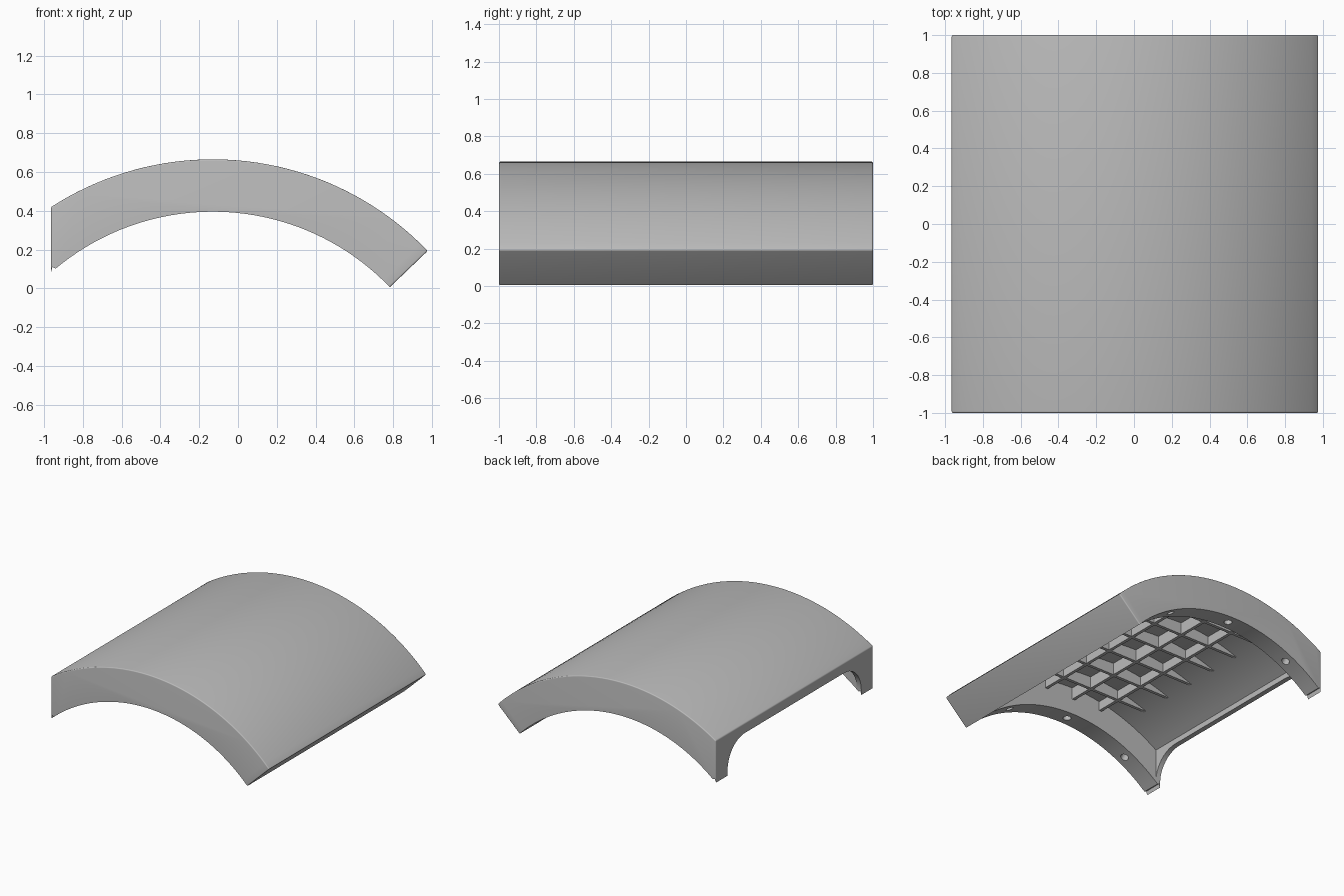
import bpy, bmesh
from math import sin, cos, asin, pi, radians
from mathutils import Matrix, Vector

old = bpy.data.objects.get("Cube")
if old:
    bpy.data.objects.remove(old, do_unlink=True)

# Shared arch dimensions
CX, CZ = -0.13, -0.87
R_OUT, R_SHELL, R_IN = 1.535, 1.485, 1.265
END = radians(46.2)
LEFT_X = -0.965
RING_Y = 0.85

grey = bpy.data.materials.new("plain_grey")
grey.use_nodes = True
grey.diffuse_color = (0.5, 0.5, 0.5, 1)
grey.node_tree.nodes["Principled BSDF"].inputs["Base Color"].default_value = (0.5, 0.5, 0.5, 1)


def polar(r, a):
    return (CX + r * sin(a), CZ + r * cos(a))


def arc(r, a0, a1, n=40):
    return [polar(r, a0 + (a1 - a0) * i / n) for i in range(n + 1)]


def angle_at(r, x):
    return asin((x - CX) / r)


def make(name, bm):
    bmesh.ops.recalc_face_normals(bm, faces=bm.faces[:])
    me = bpy.data.meshes.new(name)
    bm.to_mesh(me)
    bm.free()
    me.materials.append(grey)
    ob = bpy.data.objects.new(name, me)
    bpy.context.collection.objects.link(ob)
    return ob


def prism(points, start, depth, axis):
    """Extrude a closed profile along y (points are x, z) or x (points are y, z)."""
    bm = bmesh.new()
    place = (lambda a, b: (a, start, b)) if axis == "y" else (lambda a, b: (start, a, b))
    face = bm.faces.new([bm.verts.new(place(a, b)) for a, b in points])
    moved = bmesh.ops.extrude_face_region(bm, geom=[face])["geom"]
    step = Vector((0, depth, 0)) if axis == "y" else Vector((depth, 0, 0))
    bmesh.ops.translate(bm, vec=step, verts=[v for v in moved if isinstance(v, bmesh.types.BMVert)])
    return bm


def cut(target, cutter):
    cutter.hide_render = True
    mod = target.modifiers.new(cutter.name, "BOOLEAN")
    mod.operation, mod.solver, mod.object = "DIFFERENCE", "EXACT", cutter
    bpy.context.view_layer.objects.active = target
    bpy.ops.object.modifier_apply(modifier=mod.name)
    bpy.data.objects.remove(cutter, do_unlink=True)


# Curved cover: solid arch with rounded outer edges
outer = arc(R_OUT, END, angle_at(R_OUT, LEFT_X))
inner = arc(R_IN, angle_at(R_IN, -0.94), END)
bm = prism(outer + [(LEFT_X, 0.08), (-0.957, 0.11)] + inner, -1, 2, "y")


def radius(v):
    return ((v.co.x - CX) ** 2 + (v.co.z - CZ) ** 2) ** 0.5


def is_outer(v):
    return abs(radius(v) - R_OUT) < 0.001


corners = [outer[0], outer[-1]]
rounded = []
for e in bm.edges:
    a, b = e.verts
    along_y = abs(a.co.y - b.co.y) > 1
    if along_y:
        hit = any(abs(a.co.x - x) + abs(a.co.z - z) < 0.001 for x, z in corners)
    else:
        on_end = abs(radius(a) - radius(b)) > 0.2
        hit = on_end or (is_outer(a) and is_outer(b))
    if hit:
        rounded.append(e)
bmesh.ops.bevel(bm, geom=rounded, offset=0.03, segments=4, profile=0.5, affect="EDGES", clamp_overlap=True)
cover = make("curved_cover", bm)

# Hollow underside between the two end rings
wall = END - radians(2)
cavity = [polar(1.0, wall)] + arc(R_SHELL, wall, angle_at(R_SHELL, -0.925)) + [(-0.925, -0.2)]
cut(cover, make("cavity_cutter", prism(cavity, -RING_Y, 2 * RING_Y, "y")))

# Filleted opening in the upright side wall
fillet = 0.22
half = [(RING_Y - fillet + fillet * cos(t), 0.12 + fillet * sin(t))
        for t in [pi / 2 * i / 10 for i in range(11)]]
opening = [(RING_Y, -0.1)] + half + [(-y, z) for y, z in reversed(half)] + [(-RING_Y, -0.1)]
cut(cover, make("opening_cutter", prism(opening, -1.1, 0.2, "x")))

# Screw holes in the underside of each ring
for y in (-0.925, 0.925):
    for deg in (-26, 0, 26):
        a = radians(deg)
        x, z = polar(R_IN, a)
        bm = bmesh.new()
        bmesh.ops.create_cone(bm, cap_ends=True, segments=20, radius1=0.03, radius2=0.03, depth=0.24,
                              matrix=Matrix.Translation((x, y, z)) @ Matrix.Rotation(a, 4, "Y"))
        cut(cover, make("hole_cutter", bm))

bpy.ops.object.select_all(action="DESELECT")
cover.select_set(True)
bpy.context.view_layer.objects.active = cover
bpy.ops.object.shade_smooth_by_angle(angle=radians(25))

# Stiffening grid: tapered fins across, straight ribs along
R_RIB, RIB_Z, THICK = 1.5, 0.52, 0.025
reach = (R_RIB ** 2 - (RIB_Z - CZ) ** 2) ** 0.5
tip = asin(reach / R_RIB)
for i in range(6):
    y = -0.65 + 0.26 * i
    make("tapered_fin", prism(arc(R_RIB, tip, -tip, 24), y - THICK / 2, THICK, "y"))
for x in (-0.39, -0.13, 0.13):
    top = CZ + (R_RIB ** 2 - (x - CX) ** 2) ** 0.5
    a, b = x - THICK / 2, x + THICK / 2
    make("long_rib", prism([(a, RIB_Z), (b, RIB_Z), (b, top), (a, top)], -0.86, 1.72, "y"))
